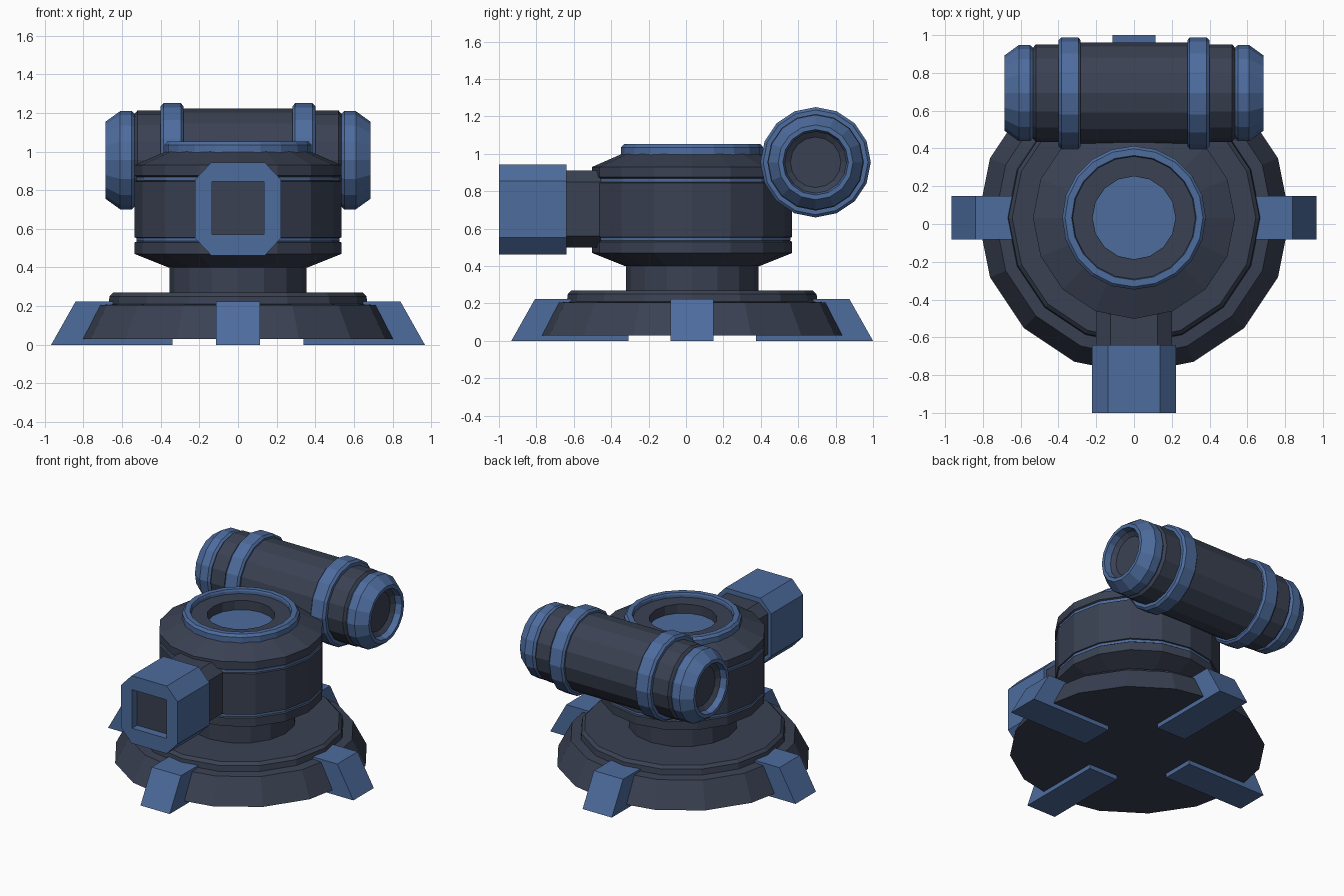
import bpy, bmesh
from math import sin, cos, pi
from mathutils import Matrix, Vector

if "Cube" in bpy.data.objects:
    bpy.data.objects.remove(bpy.data.objects["Cube"])

CY = 0.033                     # turret axis, y position
TUBE = (0, 0.693, 0.955)       # centre of the rear tube


def material(name, rgb):
    m = bpy.data.materials.new(name)
    m.diffuse_color = (*rgb, 1)
    m.use_nodes = True
    m.node_tree.nodes["Principled BSDF"].inputs["Base Color"].default_value = m.diffuse_color
    return m


DARK = material("dark_metal", (0.042, 0.053, 0.085))
BLUE = material("blue_paint", (0.075, 0.15, 0.34))


def loft(name, rings, mat, loc=(0, 0, 0), closed=False, mirror=False):
    """Skin a list of equal-length point rings; cap the ends or join them."""
    bm = bmesh.new()
    vs = [[bm.verts.new(p) for p in ring] for ring in rings]
    n = len(vs[0])
    pairs = list(zip(vs, vs[1:])) + ([(vs[-1], vs[0])] if closed else [])
    for a, b in pairs:
        for i in range(n):
            j = (i + 1) % n
            bm.faces.new((a[i], a[j], b[j], b[i]))
    if not closed:
        bm.faces.new(vs[0])
        bm.faces.new(vs[-1])
    bmesh.ops.remove_doubles(bm, verts=bm.verts, dist=1e-5)
    bmesh.ops.recalc_face_normals(bm, faces=bm.faces)
    me = bpy.data.meshes.new(name)
    bm.to_mesh(me)
    bm.free()
    me.materials.append(mat)
    ob = bpy.data.objects.new(name, me)
    ob.location = loc
    bpy.context.collection.objects.link(ob)
    if mirror:
        ob.modifiers.new("Mirror", 'MIRROR').use_mirror_merge = False
    return ob


def lathe(name, profile, mat, loc=(0, CY, 0), sides=16, along_x=False, **kw):
    """Revolve (radius, height) points about z, or about x."""
    rings = []
    for r, h in profile:
        pts = [(r * cos(2 * pi * i / sides), r * sin(2 * pi * i / sides)) for i in range(sides)]
        rings.append([(h, u, v) if along_x else (u, v, h) for u, v in pts])
    return loft(name, rings, mat, loc, **kw)


def octagon(hx, hz, cx, cz, y, z):
    """Chamfered rectangle in the xz plane."""
    pts = [(hx, hz - cz), (hx - cx, hz), (cx - hx, hz), (-hx, hz - cz),
           (-hx, cz - hz), (cx - hx, -hz), (hx - cx, -hz), (hx, cz - hz)]
    return [(px, y, pz + z) for px, pz in pts]


# Base plate with raised rim
lathe("base", [(0.825, 0.03), (0.735, 0.205), (0.67, 0.21), (0.665, 0.25),
               (0.645, 0.27), (0.3, 0.27)], DARK)

# Four feet
foot = [(0.34, 0), (0.967, 0), (0.84, 0.225), (0.62, 0.225), (0.62, 0.06), (0.34, 0.06)]
for k in range(4):
    ob = loft(f"foot_{k + 1}", [[(x, w, z) for x, z in foot] for w in (-0.115, 0.115)],
              BLUE, (0, CY, 0))
    ob.rotation_euler.z = k * pi / 2

# Neck and body, with two grooves and a stepped well in the top
lathe("neck", [(0.355, 0.26), (0.355, 0.42)], DARK)
lathe("body", [(0.36, 0.40), (0.535, 0.47), (0.535, 0.53), (0.515, 0.54), (0.515, 0.55),
               (0.535, 0.555), (0.535, 0.845), (0.515, 0.85), (0.515, 0.865), (0.535, 0.875),
               (0.535, 0.93), (0.375, 1.0), (0.33, 1.02), (0.22, 1.02), (0.22, 0.95)], DARK)
for name, z in (("lower_trim", 0.545), ("upper_trim", 0.859)):
    lathe(name, [(0.50, z - 0.009), (0.526, z - 0.009), (0.526, z + 0.009), (0.50, z + 0.009)],
          BLUE, closed=True)

# Hatch ring and recessed disc
lathe("hatch_ring", [(0.325, 0.99), (0.38, 0.99), (0.38, 1.035), (0.365, 1.052),
                     (0.33, 1.052), (0.325, 1.04)], BLUE, closed=True, sides=20)
lathe("hatch_disc", [(0.219, 0.94), (0.219, 0.955)], BLUE)

# Front barrel: dark neck, blue muzzle with square recess
loft("barrel_neck", [octagon(0.2, 0.205, 0.075, 0.06, y, 0.705) for y in (-0.66, -0.3)], DARK)
loft("muzzle", [octagon(0.223, 0.241, 0.085, 0.09, -0.64, 0.703),
                octagon(0.223, 0.241, 0.085, 0.09, -1.0, 0.703),
                octagon(0.135, 0.1375, 0, 0, -1.0, 0.7075),
                octagon(0.135, 0.1375, 0, 0, -0.94, 0.7075)], BLUE)
loft("muzzle_panel", [octagon(0.134, 0.1365, 0, 0, y, 0.7075) for y in (-0.945, -0.93)], DARK)

# Rear tube: dark core, blue bands and end caps
half = [(0.268, 0.34), (0.258, 0.345), (0.258, 0.52), (0.24, 0.535),
        (0.17, 0.54), (0.17, 0.645), (0.135, 0.62)]
lathe("tube_core", [(r, -x) for r, x in reversed(half)] + half, DARK, TUBE, along_x=True)
lathe("tube_band", [(0.25, 0.283), (0.28, 0.283), (0.295, 0.295), (0.295, 0.385),
                    (0.28, 0.40), (0.25, 0.40)], BLUE, TUBE,
      along_x=True, closed=True, mirror=True)
lathe("tube_cap", [(0.171, 0.535), (0.24, 0.535), (0.254, 0.55), (0.254, 0.61),
                   (0.20, 0.685), (0.175, 0.685), (0.165, 0.64)], BLUE, TUBE,
      along_x=True, closed=True, mirror=True)
